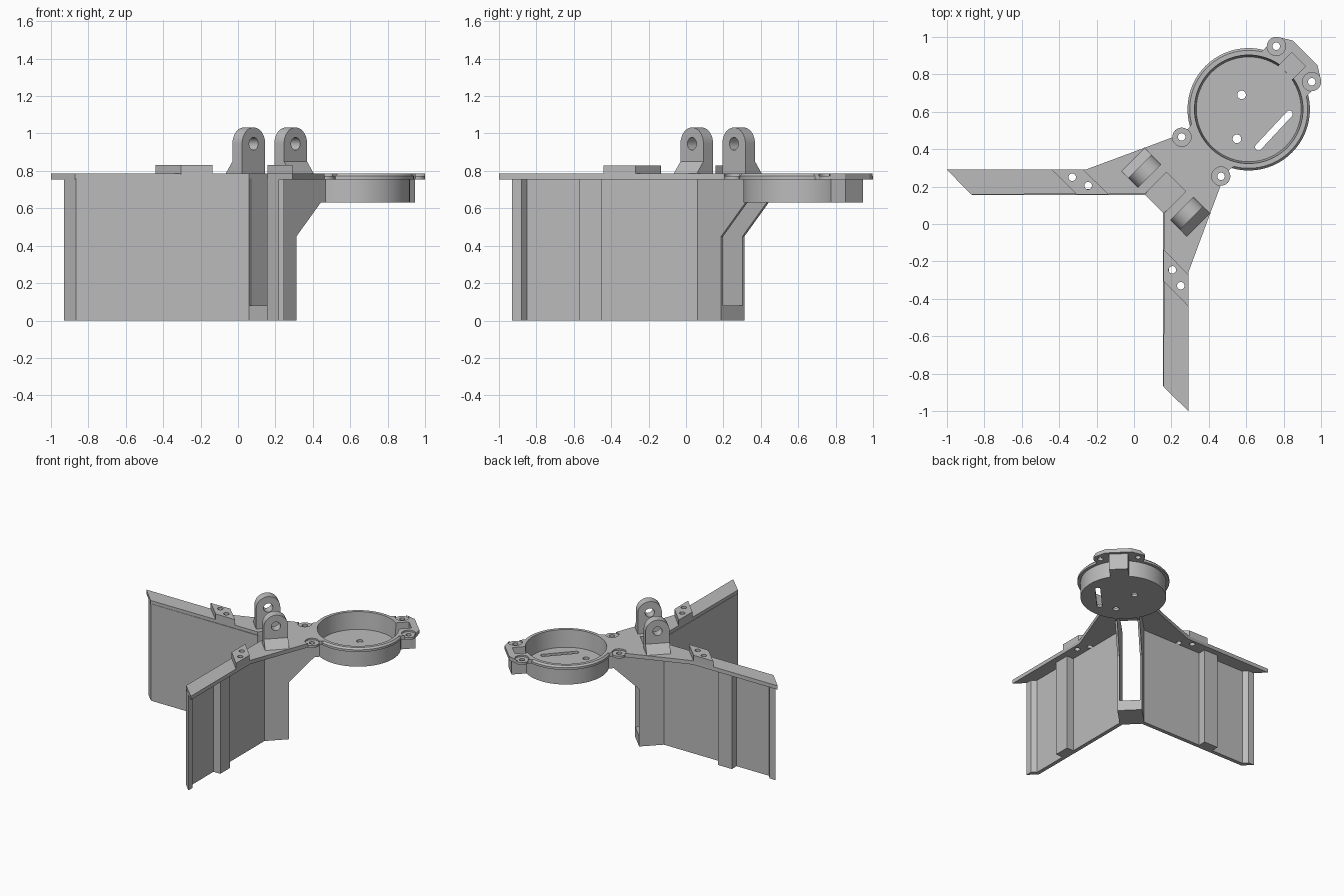
import bpy, bmesh
from math import sin, cos, pi, sqrt
from mathutils import Vector

if "Cube" in bpy.data.objects:
    bpy.data.objects.remove(bpy.data.objects["Cube"], do_unlink=True)

grey = bpy.data.materials.new("plain_grey")
grey.use_nodes = True
grey.diffuse_color = (0.5, 0.5, 0.5, 1)
grey.node_tree.nodes["Principled BSDF"].inputs["Base Color"].default_value = (0.5, 0.5, 0.5, 1)

PLATE_LOW, PLATE_TOP = 0.755, 0.785
CUP = 0.613          # cup centre on both x and y
SLOT = 0.073         # half width of the central opening


# Placement: everything mirrors across the x = y diagonal (u along it, v across it)
def uv(u, v):
    return ((u + v) / sqrt(2), (u - v) / sqrt(2))

def flat(a, b, h):
    return (a, b, h)

def swapped(a, b, h):
    return (b, a, h)

def diagonal(u, v, z):
    return (*uv(u, v), z)

def across(side):            # (u, z) profile extruded across the diagonal
    return lambda u, z, v: (*uv(u, side * v), z)

def along(side):             # (v, z) profile extruded along the diagonal
    return lambda v, z, u: (*uv(u, side * v), z)


def finish(name, bm):
    bmesh.ops.recalc_face_normals(bm, faces=bm.faces)
    mesh = bpy.data.meshes.new(name)
    bm.to_mesh(mesh)
    bm.free()
    mesh.materials.append(grey)
    obj = bpy.data.objects.new(name, mesh)
    bpy.context.collection.objects.link(obj)
    return obj

def prism(name, points, low, high, place=flat):
    bm = bmesh.new()
    ends = [[bm.verts.new(place(a, b, h)) for a, b in points] for h in (low, high)]
    for ring in ends:
        bm.faces.new(ring)
    n = len(points)
    for i in range(n):
        j = (i + 1) % n
        bm.faces.new((ends[0][i], ends[0][j], ends[1][j], ends[1][i]))
    return finish(name, bm)

def lathe(name, profile, x, y, steps=96):
    bm = bmesh.new()
    rings = [[bm.verts.new((x + r * cos(2 * pi * i / steps), y + r * sin(2 * pi * i / steps), z))
              for i in range(steps)] for r, z in profile]
    for low, high in zip(rings, rings[1:]):
        for i in range(steps):
            j = (i + 1) % steps
            bm.faces.new((low[i], low[j], high[j], high[i]))
    bm.faces.new(rings[0])
    bm.faces.new(rings[-1])
    return finish(name, bm)

def cylinder(name, x, y, r, low, high, steps=32):
    return lathe(name, [(r, low), (r, high)], x, y, steps)

def box(u0, u1, v0, v1):
    return [(u0, v0), (u1, v0), (u1, v1), (u0, v1)]

def arc(cx, cy, r, start, end, steps=24):
    return [(cx + r * cos(start + (end - start) * i / steps),
             cy + r * sin(start + (end - start) * i / steps)) for i in range(steps + 1)]

def cut(obj, cutters):
    for c in cutters:
        c.hide_render = True
        mod = obj.modifiers.new("cut", 'BOOLEAN')
        mod.operation, mod.solver, mod.object = 'DIFFERENCE', 'EXACT', c
    bpy.context.view_layer.update()
    graph = bpy.context.evaluated_depsgraph_get()
    mesh = bpy.data.meshes.new_from_object(obj.evaluated_get(graph))
    obj.modifiers.clear()
    obj.data = mesh


# Top plate with two arms and a notch at the elbow
half = [uv(0.318, -SLOT), uv(0.155, -SLOT), (-0.87, 0.158), (-1, 0.29), (-0.26, 0.29),
        (0.05, 0.405), (0.21, 0.465), (0.29, 0.51), (0.36, 0.6)]
plate = prism("top_plate", half + [(y, x) for x, y in reversed(half)], PLATE_LOW, PLATE_TOP)

# Cup, its tail flange and the channel block beneath it
cup = lathe("cup", [(0.305, 0.63), (0.305, PLATE_LOW), (0.327, PLATE_LOW),
                    (0.327, 0.772), (0.315, PLATE_TOP)], CUP, CUP)
edge = [(0.6, 0.84), (0.69, 0.93), (0.765, 1.0), (0.85, 0.98)]
tail = prism("tail_flange", edge + [(y, x) for x, y in reversed(edge)], PLATE_LOW, PLATE_TOP)
block = prism("tail_block", box(1.12, 1.272, -0.067, 0.067), 0.63, 0.76, diagonal)

# Cutters: cup interior, tail channel, screw seats and holes
interior = lathe("cut_interior", [(0.28, 0.65), (0.29, PLATE_TOP), (0.29, 0.9)], CUP, CUP)
channel = prism("cut_channel", box(1.0, 1.245, -0.052, 0.052), 0.651, 0.9, diagonal)
bosses, seats, screw_holes = [], [], []
for x, y in [(0.255, 0.465), (0.465, 0.255), (0.76, 0.95), (0.95, 0.76)]:
    bosses.append(cylinder("screw_boss", x, y, 0.05, PLATE_LOW, 0.773))
    seats.append(cylinder("cut_seat", x, y, 0.05, 0.773, 0.9))
    screw_holes.append(cylinder("cut_screw", x, y, 0.02, 0.7, 0.9))
floor_holes = [cylinder("cut_floor", x, y, 0.023, 0.5, 0.7) for x, y in [(0.575, 0.69), (0.55, 0.455)]]
slot_line = arc(0.83, 0.588, 0.018, -pi / 4, 3 * pi / 4) + arc(0.665, 0.411, 0.018, 3 * pi / 4, 7 * pi / 4)
floor_holes.append(prism("cut_slot", slot_line, 0.5, 0.7))

# Stop blocks on the arms, with through holes
arm_holes, stops = [], []
for place in (flat, swapped):
    stops.append(prism("arm_stop", [(-0.44, 0.29), (-0.305, 0.158), (-0.135, 0.158), (-0.27, 0.29)],
                       PLATE_TOP - 0.005, 0.83, place))
    for x, y in [(-0.33, 0.25), (-0.245, 0.205)]:
        px, py, _ = place(x, y, 0)
        arm_holes.append(cylinder("cut_arm", px, py, 0.02, 0.7, 0.9))

cut(plate, [interior] + seats[:2] + screw_holes[:2] + arm_holes)
cut(cup, [interior, channel] + seats[2:] + floor_holes)
cut(tail, [interior, channel] + seats[2:] + screw_holes[2:])
cut(block, [interior, channel])
for boss, hole in zip(bosses, screw_holes):
    cut(boss, [hole])
for i, stop in enumerate(stops):
    cut(stop, arm_holes[2 * i:2 * i + 2])

# Wall panels with an end lip and one rib each
for place in (flat, swapped):
    prism("wall_panel", [(-0.865, 0.156), (0.06, 0.156), (0.08, 0.186), (-0.85, 0.186),
                         (-0.88, 0.22), (-0.93, 0.22)], 0, 0.76, place)
    prism("wall_rib", box(-0.57, -0.45, 0.18, 0.245), 0, 0.76, place)

# Central bracket: two cheeks reaching under the cup, joined by a low bar
cheek = [(0.15, 0), (0.354, 0), (0.354, 0.45), (0.537, 0.63), (0.58, 0.63), (0.58, 0.76), (0.15, 0.76)]
prism("bracket_bar", box(0.152, 0.354, -SLOT, SLOT), 0, 0.08, diagonal)

# Hinge lugs with sloped feet on the outer sides
lugs, lug_u, lug_z, lug_r = [], 0.24, 0.945, 0.087
for side in (-1, 1):
    prism("bracket_cheek", cheek, SLOT, 0.088, across(side))
    outline = [(lug_u - lug_r, 0.78), (lug_u + lug_r, 0.78)] + arc(lug_u, lug_z, lug_r, 0, pi)
    lug = prism("hinge_lug", outline, 0.122, 0.195, across(side))
    pin = prism("cut_pin", arc(lug_u, lug_z, 0.034, 0, 2 * pi)[:-1], 0.05, 0.3, across(side))
    cut(lug, [pin])
    lugs.append(lug)
    prism("lug_foot", [(0.19, 0.78), (0.25, 0.78), (0.195, 0.85), (0.19, 0.85)],
          lug_u - lug_r, lug_u + lug_r, along(side))

# Remove used cutters, then smooth the round parts
for obj in [o for o in bpy.data.objects if o.name.startswith("cut_")]:
    bpy.data.objects.remove(obj, do_unlink=True)
bpy.ops.object.select_all(action='DESELECT')
for obj in [cup, plate, tail] + bosses + lugs + stops:
    obj.select_set(True)
bpy.context.view_layer.objects.active = cup
bpy.ops.object.shade_smooth_by_angle(angle=0.5)
